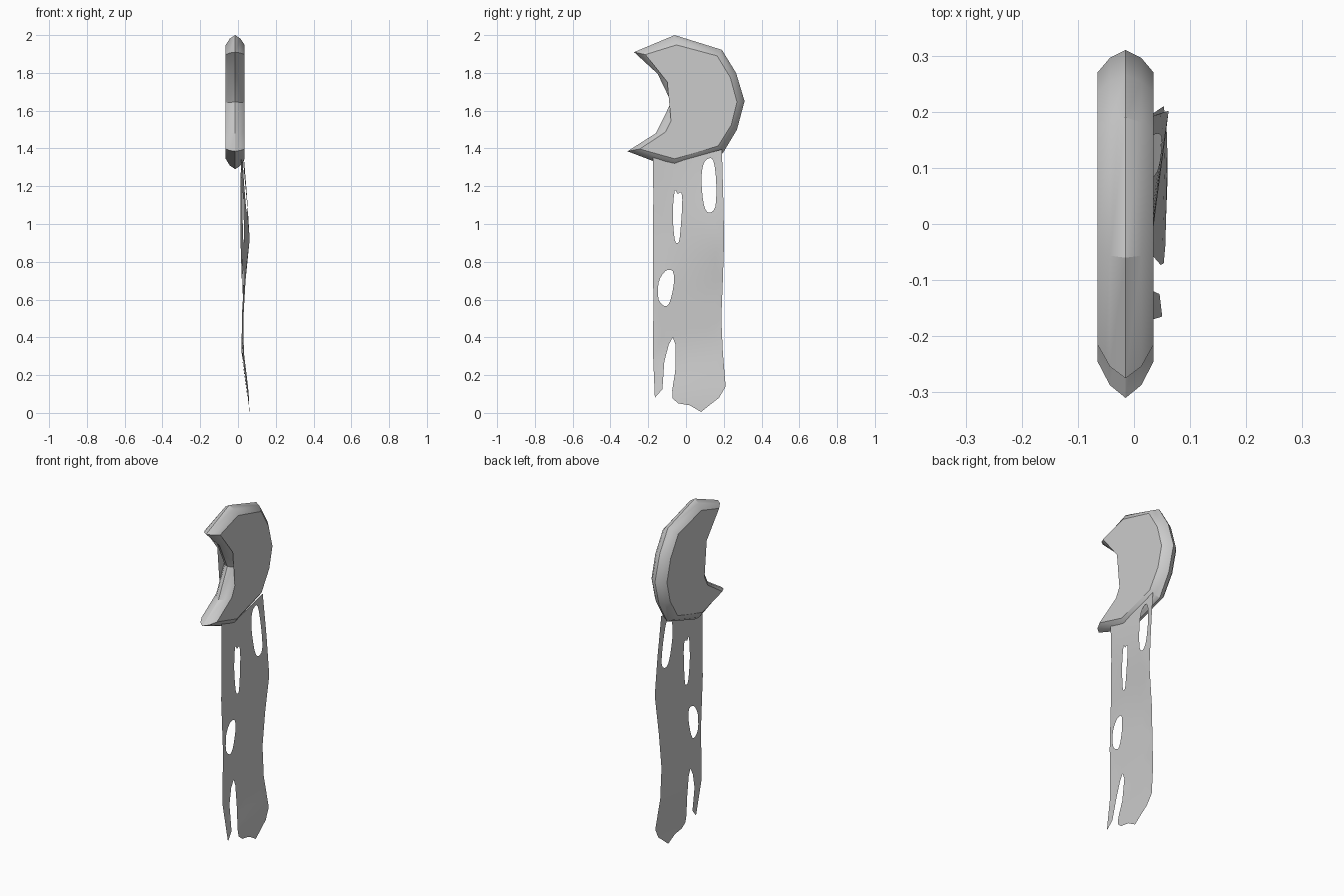
import bpy, bmesh
from mathutils import Vector
from mathutils.geometry import delaunay_2d_cdt

if "Cube" in bpy.data.objects:
    bpy.data.objects.remove(bpy.data.objects["Cube"])


def finish(name, bm, smooth=30):
    me = bpy.data.meshes.new(name)
    bm.to_mesh(me)
    bm.free()
    ob = bpy.data.objects.new(name, me)
    bpy.context.collection.objects.link(ob)
    bpy.ops.object.select_all(action='DESELECT')
    ob.select_set(True)
    bpy.context.view_layer.objects.active = ob
    bpy.ops.object.shade_smooth_by_angle(angle=smooth * 3.14159 / 180)
    return ob


# Crescent: (y, z) of the outer ridge and of the flat side faces
ridge = [(-.275, 1.91), (-.06, 2.0), (.19, 1.922), (.265, 1.80), (.31, 1.65), (.27, 1.50),
         (.195, 1.375), (-.06, 1.29), (-.31, 1.385), (-.16, 1.48), (-.078, 1.645), (-.15, 1.795)]
face = [(-.215, 1.897), (-.05, 1.948), (.165, 1.89), (.235, 1.775), (.27, 1.645), (.24, 1.525),
        (.17, 1.413), (-.06, 1.345), (-.245, 1.397), (-.108, 1.487), (-.032, 1.643), (-.103, 1.79)]
bm = bmesh.new()
rings = []
for x, t in [(-.065, 1), (-.043, .35), (-.015, 0), (.013, .35), (.035, 1)]:
    rings.append([bm.verts.new((x, a[0] + (b[0] - a[0]) * t, a[1] + (b[1] - a[1]) * t))
                  for a, b in zip(ridge, face)])
n = len(ridge)
for r, s in zip(rings, rings[1:]):
    for i in range(n):
        j = (i + 1) % n
        bm.faces.new((r[i], r[j], s[j], s[i]))
caps = [bm.faces.new(rings[0]), bm.faces.new(rings[-1])]
bmesh.ops.triangulate(bm, faces=caps)
bmesh.ops.recalc_face_normals(bm, faces=bm.faces)
finish("crescent", bm)


# Hanging cloth: torn outline and worn holes in (y, z)
def rounded(pts, steps=3):
    out, k = [], len(pts)
    for i in range(k):
        p0, p1, p2, p3 = (Vector(pts[(i + d) % k]) for d in (-1, 0, 1, 2))
        for s in range(steps):
            t = s / steps
            out.append(.5 * (2 * p1 + (p2 - p0) * t + (2 * p0 - 5 * p1 + 4 * p2 - p3) * t * t
                             + (3 * p1 - p0 - 3 * p2 + p3) * t ** 3))
    return out


outline = [Vector(p) for p in [
    (-.175, 1.36), (-.06, 1.325), (.19, 1.395), (.197, 1.15), (.202, .92), (.195, .7), (.187, .5),
    (.195, .32), (.21, .14), (.175, .08), (.13, .045), (.08, .005), (.02, .04), (-.04, .05), (-.07, .075),
    (-.073, .12), (-.057, .22), (-.055, .36), (-.07, .40), (-.092, .36), (-.115, .27), (-.125, .125),
    (-.165, .08), (-.174, .3), (-.173, .6), (-.175, .9), (-.173, 1.15)]]
holes = [rounded(h) for h in [
    [(.115, 1.345), (.145, 1.335), (.16, 1.22), (.155, 1.09), (.12, 1.06), (.095, 1.10), (.082, 1.22), (.09, 1.31)],
    [(-.06, 1.175), (-.045, 1.16), (-.025, 1.165), (-.02, 1.1), (-.033, .93), (-.045, .9), (-.06, .92), (-.07, 1.05)],
    [(-.11, .75), (-.07, .75), (-.065, .68), (-.085, .59), (-.11, .565), (-.145, .60), (-.145, .69)]]]


def inside(p, poly):
    hit = False
    for a, b in zip(poly, poly[1:] + poly[:1]):
        if (a.y > p.y) != (b.y > p.y) and p.x < a.x + (p.y - a.y) * (b.x - a.x) / (b.y - a.y):
            hit = not hit
    return hit


def in_cloth(p):
    return inside(p, outline) and not any(inside(p, h) for h in holes)


def wave(keys, z):
    for (z0, x0), (z1, x1) in zip(keys, keys[1:]):
        if z <= z1:
            t = max(0, (z - z0) / (z1 - z0))
            return x0 + (x1 - x0) * t * t * (3 - 2 * t)
    return keys[-1][1]


left_wave = [(0, .055), (.35, .018), (.65, .024), (1.0, .011), (1.4, .016)]
right_wave = [(0, .062), (.42, .026), (.55, .03), (.95, .062), (1.4, .028)]

pts, edges = [], []
for loop in [outline] + holes:
    base, k = len(pts), len(loop)
    pts += loop
    edges += [(base + i, base + (i + 1) % k) for i in range(k)]
for i in range(1, 8):
    for j in range(1, 28):
        p = Vector((-.175 + i * .047, j * .05))
        if in_cloth(p):
            pts.append(p)
verts, _, tris, *_ = delaunay_2d_cdt(pts, edges, [], 0, 1e-5)

bm = bmesh.new()
bv = []
for y, z in verts:
    t = (y + .175) / .375
    bv.append(bm.verts.new((wave(left_wave, z) * (1 - t) + wave(right_wave, z) * t, y, z)))
for f in tris:
    if in_cloth(sum((verts[i] for i in f), Vector((0, 0))) / len(f)):
        bm.faces.new([bv[i] for i in f])
bmesh.ops.delete(bm, geom=[v for v in bm.verts if not v.link_faces], context='VERTS')
bmesh.ops.recalc_face_normals(bm, faces=bm.faces)
finish("torn_cloth", bm, 60)
